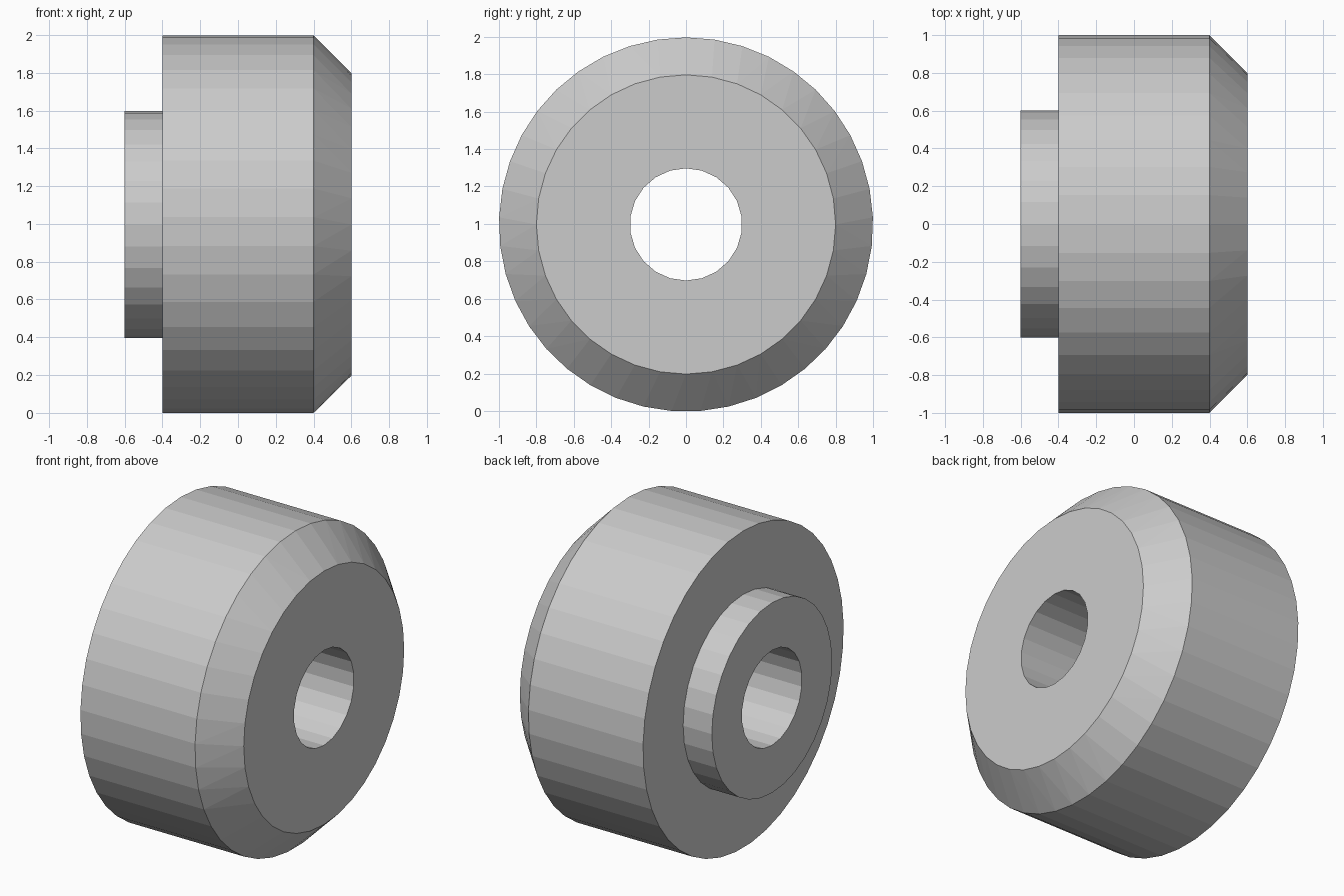
import bpy
import bmesh
from math import sin, cos, pi

cube = bpy.data.objects.get("Cube")
if cube:
    bpy.data.objects.remove(cube, do_unlink=True)

# Single plain grey
grey = bpy.data.materials.new("light_grey")
grey.use_nodes = True
colour = (0.6, 0.6, 0.6, 1)
grey.diffuse_color = colour
grey.node_tree.nodes["Principled BSDF"].inputs["Base Color"].default_value = colour

OUTER_SIDES = 41
AXIS_HEIGHT = cos(pi / OUTER_SIDES)  # lowest facet rests on the ground


def ring(bm, x, radius, sides):
    """Circle of vertices around the x axis, starting at the top."""
    angles = [2 * pi * i / sides for i in range(sides)]
    return [bm.verts.new((x, radius * sin(a), AXIS_HEIGHT + radius * cos(a)))
            for a in angles]


def stitch(bm, a, b):
    """Join two rings: quads when the side counts match, triangles otherwise."""
    na, nb = len(a), len(b)
    if na == nb:
        for i in range(na):
            j = (i + 1) % na
            bm.faces.new((a[i], a[j], b[j], b[i]))
        return
    i = j = 0
    while i < na or j < nb:
        if j == nb or (i < na and (i + 1) / na <= (j + 1) / nb):
            bm.faces.new((a[i], a[(i + 1) % na], b[j % nb]))
            i += 1
        else:
            bm.faces.new((a[i % na], b[(j + 1) % nb], b[j]))
            j += 1


# Roller profile (x, radius, sides): bore, hub, rim, chamfer, back to bore
profile = [
    (-0.6, 0.3, 22), (-0.6, 0.6, 32), (-0.4, 0.6, 32),
    (-0.4, 1.0, OUTER_SIDES), (0.4, 1.0, OUTER_SIDES),
    (0.6, 0.8, 36), (0.6, 0.3, 22),
]

bm = bmesh.new()
rings = [ring(bm, *p) for p in profile]
for k, current in enumerate(rings):
    stitch(bm, current, rings[(k + 1) % len(rings)])
bmesh.ops.recalc_face_normals(bm, faces=bm.faces)

mesh = bpy.data.meshes.new("chamfered_roller")
bm.to_mesh(mesh)
bm.free()
mesh.materials.append(grey)
roller = bpy.data.objects.new("chamfered_roller", mesh)
bpy.context.collection.objects.link(roller)
